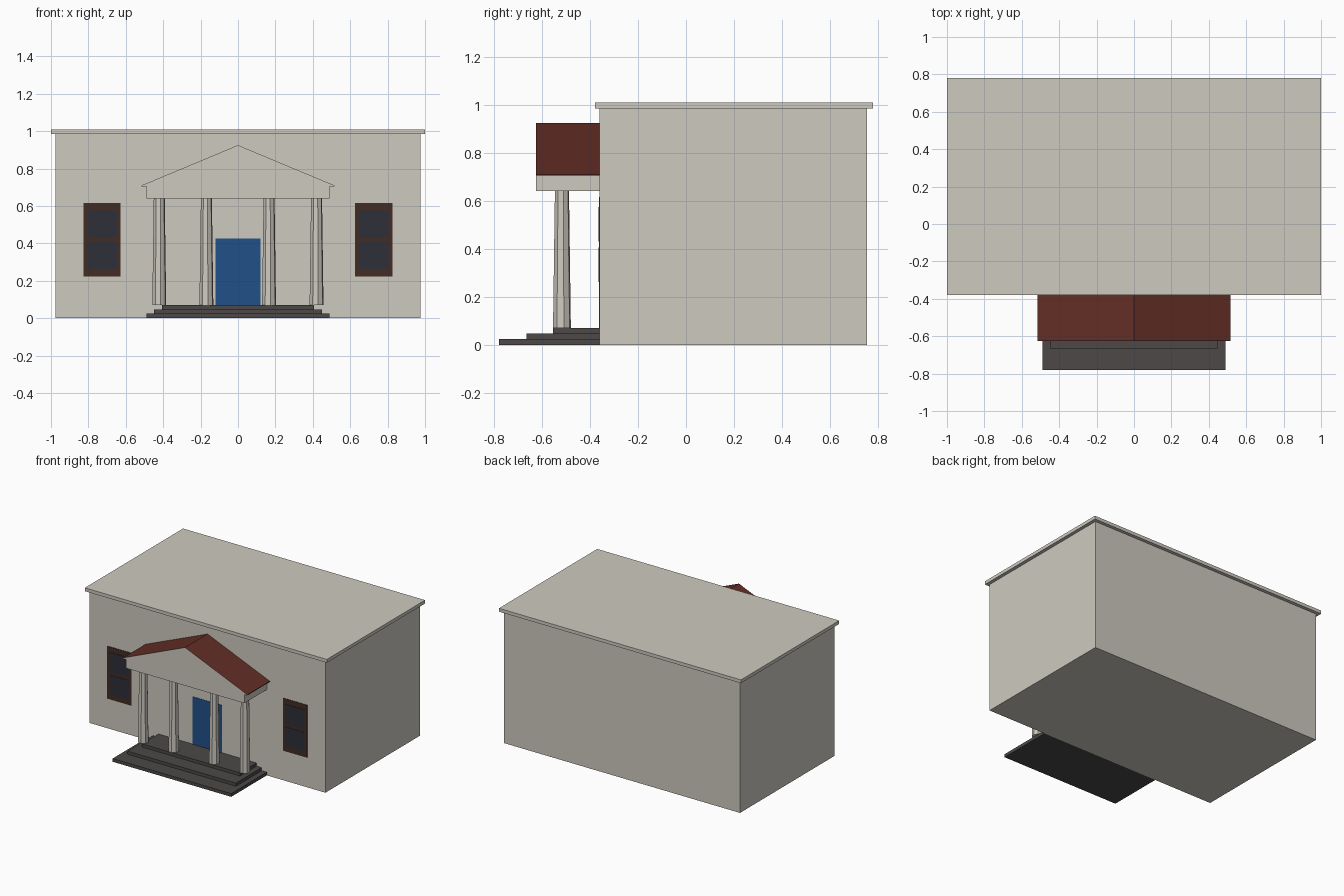
import bpy, bmesh, math

if "Cube" in bpy.data.objects:
    bpy.data.objects.remove(bpy.data.objects["Cube"])


def srgb(r, g, b):
    return [((c / 255 + 0.055) / 1.055) ** 2.4 for c in (r, g, b)] + [1.0]


def material(name, r, g, b):
    m = bpy.data.materials.new(name)
    m.diffuse_color = srgb(r, g, b)
    m.use_nodes = True
    m.node_tree.nodes["Principled BSDF"].inputs["Base Color"].default_value = m.diffuse_color
    return m


STONE = material("pale stone", 206, 202, 192)
RED = material("roof red", 98, 46, 37)
STEP = material("step grey", 76, 73, 71)
BLUE = material("door blue", 33, 80, 136)
BROWN = material("frame brown", 66, 44, 36)
GLASS = material("dark glass", 46, 46, 56)


def finish(name, bm, *mats):
    bmesh.ops.recalc_face_normals(bm, faces=bm.faces)
    mesh = bpy.data.meshes.new(name)
    bm.to_mesh(mesh)
    bm.free()
    for m in mats:
        mesh.materials.append(m)
    obj = bpy.data.objects.new(name, mesh)
    bpy.context.collection.objects.link(obj)
    return obj


def box(name, x0, x1, y0, y1, z0, z1, mat):
    bm = bmesh.new()
    bmesh.ops.create_cube(bm, size=1)
    for v in bm.verts:
        v.co.x = x1 if v.co.x > 0 else x0
        v.co.y = y1 if v.co.y > 0 else y0
        v.co.z = z1 if v.co.z > 0 else z0
    return finish(name, bm, mat)


WALL = -0.36  # y of the front wall

# Main building and flat roof slab
box("building_body", -0.975, 0.975, WALL, 0.755, 0, 0.985, STONE)
box("roof_slab", -1, 1, -0.38, 0.78, 0.985, 1.01, STONE)

# Three steps, each smaller than the one below
for i, (hx, y, z0, z1) in enumerate([(0.49, -0.78, 0, 0.024),
                                     (0.448, -0.665, 0.024, 0.047),
                                     (0.405, -0.555, 0.047, 0.07)]):
    box(f"step_{i + 1}", -hx, hx, y, WALL, z0, z1, STEP)

# Tapered eight-sided columns
for i, x in enumerate([-0.421, -0.169, 0.166, 0.42]):
    bm = bmesh.new()
    bmesh.ops.create_cone(bm, cap_ends=True, segments=8, radius1=0.038,
                          radius2=0.03, depth=0.57)
    col = finish(f"column_{i + 1}", bm, STONE)
    col.location = (x, -0.517, 0.07 + 0.285)
    col.rotation_euler.z = math.radians(12)

# Pediment: gable profile extruded back to the wall, red on the slopes
half = [(0.49, 0.64), (0.49, 0.705), (0.515, 0.705), (0.515, 0.71)]
profile = half + [(0, 0.925)] + [(-x, z) for x, z in reversed(half)]
bm = bmesh.new()
front = bm.faces.new([bm.verts.new((x, -0.625, z)) for x, z in profile])
ext = bmesh.ops.extrude_face_region(bm, geom=[front], use_keep_orig=True)
for v in ext["geom"]:
    if isinstance(v, bmesh.types.BMVert):
        v.co.y = WALL
bmesh.ops.recalc_face_normals(bm, faces=bm.faces)
for f in bm.faces:
    f.normal_update()
    center = f.calc_center_median()
    if f.normal.z > 0.5 or abs(center.x) > 0.51:
        f.material_index = 1
finish("pediment", bm, STONE, RED)

# Door plate
box("door", -0.12, 0.12, WALL - 0.003, WALL, 0.07, 0.425, BLUE)

# Windows: frame plate with two panes
for side, x in (("left", -0.727), ("right", 0.725)):
    box(f"{side}_window_frame", x - 0.1, x + 0.1, WALL - 0.003, WALL,
        0.222, 0.615, BROWN)
    for part, z0, z1 in (("lower", 0.262, 0.406), ("upper", 0.43, 0.575)):
        box(f"{side}_{part}_pane", x - 0.08, x + 0.08, WALL - 0.005,
            WALL - 0.003, z0, z1, GLASS)
